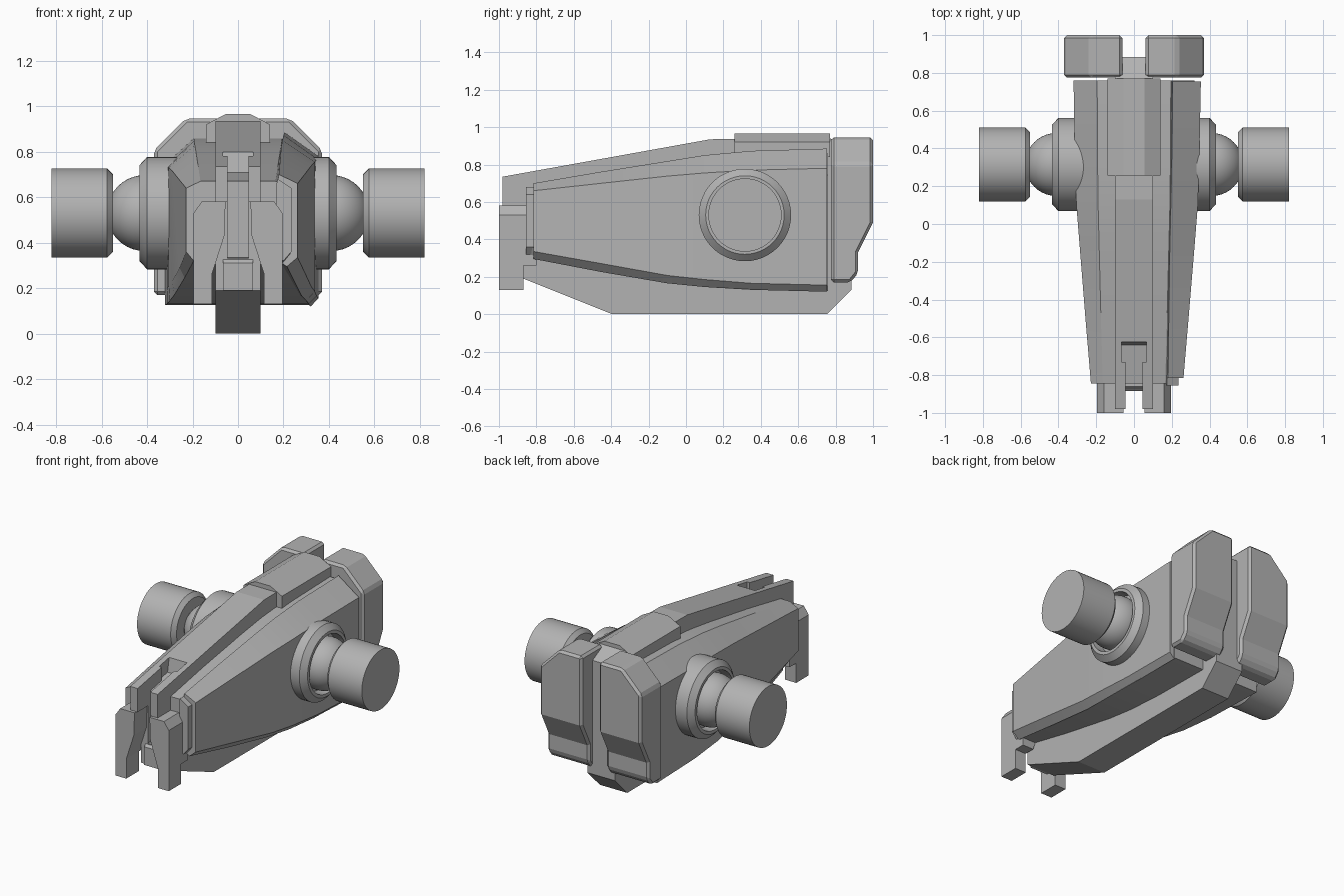
import bpy, bmesh, math
from mathutils import Vector

if "Cube" in bpy.data.objects:
    bpy.data.objects.remove(bpy.data.objects["Cube"])

mat = bpy.data.materials.new("light grey")
mat.diffuse_color = (0.45, 0.45, 0.45, 1)
mat.use_nodes = True
mat.node_tree.nodes["Principled BSDF"].inputs["Base Color"].default_value = mat.diffuse_color


def make(name, bm, smooth=None, bevel=0):
    bmesh.ops.remove_doubles(bm, verts=bm.verts, dist=1e-5)
    bmesh.ops.recalc_face_normals(bm, faces=bm.faces)
    me = bpy.data.meshes.new(name)
    bm.to_mesh(me)
    bm.free()
    me.materials.append(mat)
    ob = bpy.data.objects.new(name, me)
    bpy.context.collection.objects.link(ob)
    if bevel:
        m = ob.modifiers.new("Bevel", 'BEVEL')
        m.width, m.segments = bevel, 1
    if smooth:
        bpy.ops.object.select_all(action='DESELECT')
        ob.select_set(True)
        bpy.context.view_layer.objects.active = ob
        bpy.ops.object.shade_smooth_by_angle(angle=math.radians(smooth))
    return ob


def loft(name, rings, closed=False, caps=True, **kw):
    """Skin a list of equal-length point rings."""
    bm = bmesh.new()
    rows = [[bm.verts.new(p) for p in r] for r in rings]
    n = len(rows[0])
    pairs = list(zip(rows, rows[1:])) + ([(rows[-1], rows[0])] if closed else [])
    for a, b in pairs:
        for i in range(n if caps else n - 1):
            j = (i + 1) % n
            bm.faces.new((a[i], a[j], b[j], b[i]))
    if caps:
        bm.faces.new(rows[0])
        bm.faces.new(rows[-1])
    return make(name, bm, **kw)


def side_profile(name, pts, x0, x1, **kw):
    return loft(name, [[(x, y, z) for y, z in pts] for x in (x0, x1)], **kw)


def front_profile(name, pts, y0, y1, **kw):
    return loft(name, [[(x, y, z) for x, z in pts] for y in (y0, y1)], **kw)


def lathe(name, pts, s, n=48):
    """Turn an (x, radius) profile around the side axle."""
    rings = []
    for k in range(n):
        a = 2 * math.pi * k / n
        rings.append([(s * x, .315 + r * math.cos(a), .53 + r * math.sin(a)) for x, r in pts])
    bm = bmesh.new()
    rows = [[bm.verts.new(p) for p in r] for r in rings]
    for k in range(n):
        a, b = rows[k], rows[(k + 1) % n]
        for i in range(len(pts) - 1):
            bm.faces.new((a[i], a[i + 1], b[i + 1], b[i]))
    bmesh.ops.remove_doubles(bm, verts=bm.verts, dist=1e-5)
    bmesh.ops.dissolve_degenerate(bm, edges=bm.edges, dist=1e-5)
    return make(name, bm, smooth=30)


# central keel with its front slot and T-shaped pocket
keel = side_profile("keel", [(-.98, .735), (.13, .935), (.77, .94), (.885, .88), (.885, .13), (.755, 0),
                             (-.395, 0), (-.87, .19), (-.87, .58), (-.98, .58)], -.1, .1)
cutters = [side_profile("slot_cutter", [(-1.1, .33), (-.7, .33), (-.7, 1), (-1.1, 1)], -.046, .046),
           side_profile("pocket_cutter", [(-.73, .66), (-.65, .66), (-.62, .82), (-.62, 1), (-.73, 1)], -.065, .065)]
for c in cutters:
    c.hide_render = True
    c.hide_viewport = True
    m = keel.modifiers.new("Cut", 'BOOLEAN')
    m.object, m.operation, m.solver = c, 'DIFFERENCE', 'EXACT'

# main hull: y, top z, fold z, lower corner z, bottom z, top x, side x, bottom x
hull = [(-.845, .67, .64, .36, .32, .165, .228, .195),
        (-.5, .735, .675, .29, .245, .175, .257, .235),
        (-.1, .80, .715, .23, .17, .185, .289, .28),
        (.1, .828, .73, .21, .145, .19, .305, .30),
        (.35, .848, .738, .195, .13, .193, .313, .312),
        (.76, .858, .745, .19, .125, .195, .32, .32)]
rings = []
for y, zt, zf, zc, zb, xa, xb, xc in hull:
    half = [(xa, zt), (xb, zf), (xb, zc), (xc, zb)]
    rings.append([(x, y, z) for x, z in half] + [(-x, y, z) for x, z in reversed(half)])
loft("hull", rings, smooth=15)

# armour plate on the right: y, top z, fold z, lower corner z, bottom z, top x, side x, bottom x
plate = [(-.815, .70, .66, .335, .295, .18, .262, .215),
         (-.45, .762, .70, .27, .225, .185, .293, .25),
         (-.1, .818, .738, .207, .165, .19, .322, .28),
         (.1, .85, .755, .185, .145, .195, .338, .30),
         (.35, .873, .77, .165, .13, .2, .346, .31),
         (.755, .885, .78, .155, .12, .205, .354, .32)]
rings = []
for y, zt, zf, zc, zb, xa, xb, xc in plate:
    rings.append([(x, y, z) for x, z in
                  [(xa, zt), (xb, zf), (xb, zc), (xc, zb), (xc - .06, zb + .04),
                   (xb - .06, zc + .06), (xb - .06, zf - .03), (xa - .01, zt - .05)]])
loft("armour_plate", rings, smooth=15)
# thin lip at the front of the armour plate
front_profile("plate_lip", [(.175, .68), (.235, .64), (.235, .36), (.2, .32), (.17, .34), (.17, .66)], -.855, -.8)

# raised top hatch and lower nose block
front_profile("top_hatch", [(-.14, .84), (-.14, .92), (-.055, .965), (.055, .965), (.14, .92), (.14, .84)],
              .258, .77)
side_profile("nose_block", [(-.885, .19), (-.885, .31), (-.86, .335), (-.7, .335), (-.7, .19)], -.065, .065)

for s, tag in ((1, "right"), (-1, "left")):
    # front prong
    front_profile("front_prong_" + tag, [(s * x, z) for x, z in
                  [(.195, .13), (.195, .53), (.16, .58), (.055, .58), (.06, .43), (.115, .26), (.115, .13)]],
                  -1, -.87)
    front_profile("prong_root_" + tag, [(s * x, z) for x, z in
                  [(.195, .26), (.195, .53), (.16, .58), (.055, .58), (.06, .43), (.115, .26)]], -.87, -.8)
    # rear block: side profile with the outer top corner cut off
    prof = [(.775, .17), (.88, .17), (.92, .22), (.92, .33), (1, .49), (1, .945), (.775, .945)]
    bm = bmesh.new()
    rows = [[bm.verts.new((s * x, y, z)) for y, z in prof] for x in (.062, .37)]
    n = len(prof)
    for i in range(n):
        bm.faces.new((rows[0][i], rows[0][(i + 1) % n], rows[1][(i + 1) % n], rows[1][i]))
    bm.faces.new(rows[0])
    bm.faces.new(rows[1])
    cut = bmesh.ops.bisect_plane(bm, geom=bm.verts[:] + bm.edges[:] + bm.faces[:],
                                 plane_co=Vector((s * .3, 0, .875)), plane_no=Vector((s, 0, 1)),
                                 clear_outer=True)
    bmesh.ops.contextual_create(bm, geom=[e for e in cut["geom_cut"] if isinstance(e, bmesh.types.BMEdge)])
    make("rear_block_" + tag, bm, bevel=.015)
    # ball joint: socket ring, ball and outer drum
    lathe("socket_" + tag, [(.15, 0), (.15, .247), (.40, .247), (.434, .21), (.434, .19), (.37, .185), (.37, 0)], s)
    arc = [(.41 + .167 * math.cos(a), .167 * math.sin(a)) for a in [math.pi * k / 20 for k in range(21)]]
    arc[0], arc[-1] = (.577, 0), (.243, 0)
    lathe("ball_" + tag, arc, s)
    lathe("drum_" + tag, [(.55, 0), (.55, .17), (.575, .196), (.82, .196), (.82, 0)], s)
